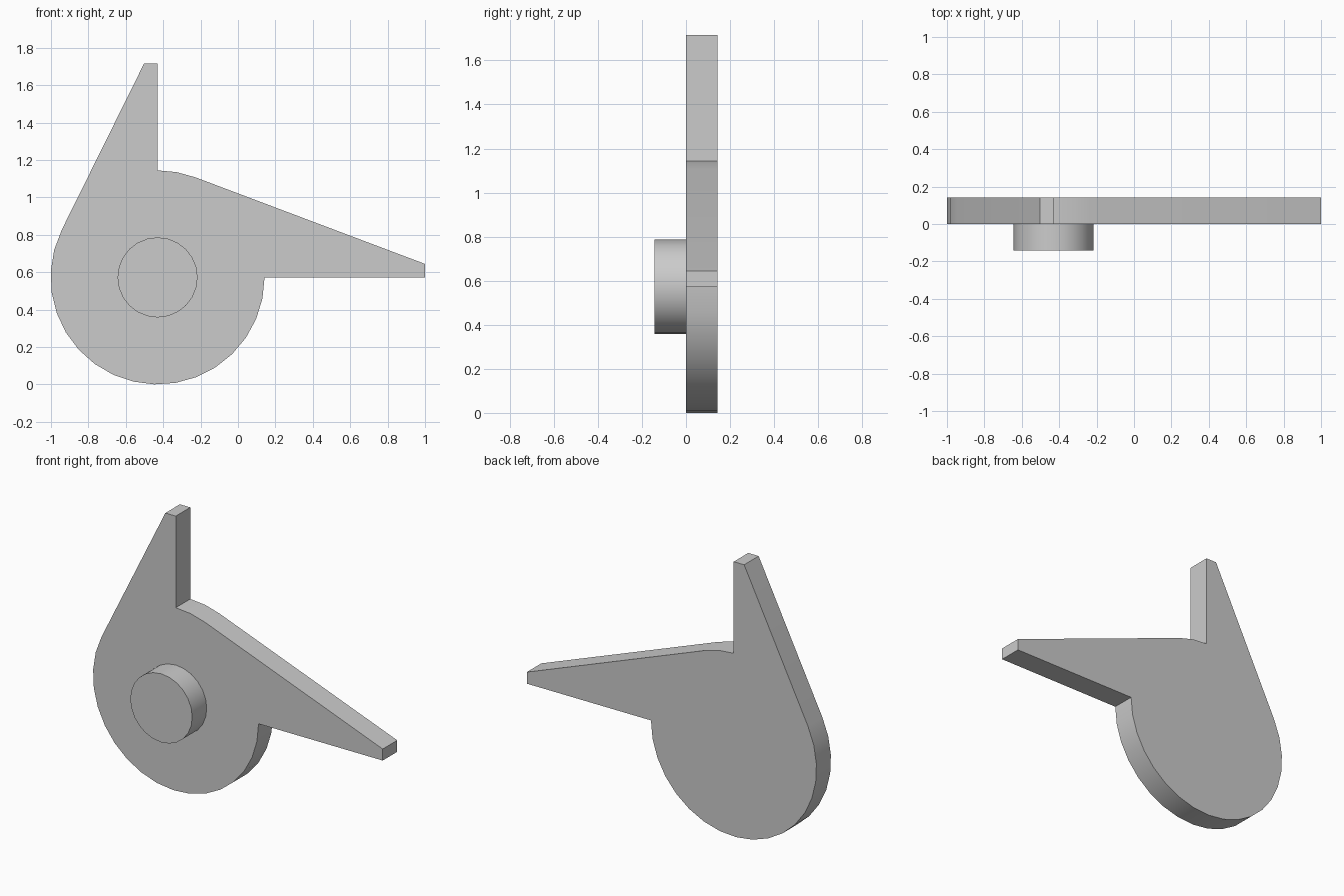
import bpy
import bmesh
from math import cos, sin, radians, atan2, acos, hypot, pi
from mathutils import Vector

cube = bpy.data.objects.get("Cube")
if cube:
    bpy.data.objects.remove(cube, do_unlink=True)

R = 0.572                     # disc radius
CX, CZ = -0.43, R             # disc centre
THICK = 0.143
TIP = 0.072                   # width of the blunt arm ends

grey = bpy.data.materials.new("plain grey")
grey.use_nodes = True
colour = (0.6, 0.6, 0.6, 1)
grey.diffuse_color = colour
grey.node_tree.nodes["Principled BSDF"].inputs["Base Color"].default_value = colour


def arc(radius, start, end, steps):
    """Points on an arc about the disc centre, angles in radians."""
    angles = [start + (end - start) * i / steps for i in range(steps + 1)]
    return [(CX + radius * cos(a), CZ + radius * sin(a)) for a in angles]


def tangent_angle(point, side):
    """Angle at which a line from the point touches the disc."""
    dx, dz = point[0] - CX, point[1] - CZ
    return atan2(dz, dx) + side * acos(R / hypot(dx, dz))


def extrude_profile(name, points, y_front, y_back):
    """Solid made from an outline in the xz plane."""
    bm = bmesh.new()
    face = bm.faces.new([bm.verts.new((x, y_front, z)) for x, z in points])
    result = bmesh.ops.extrude_face_region(bm, geom=[face])
    moved = [v for v in result["geom"] if isinstance(v, bmesh.types.BMVert)]
    bmesh.ops.translate(bm, verts=moved, vec=Vector((0, y_back - y_front, 0)))
    bmesh.ops.recalc_face_normals(bm, faces=bm.faces)
    mesh = bpy.data.meshes.new(name)
    bm.to_mesh(mesh)
    bm.free()
    mesh.materials.append(grey)
    obj = bpy.data.objects.new(name, mesh)
    bpy.context.collection.objects.link(obj)
    bpy.ops.object.select_all(action="DESELECT")
    obj.select_set(True)
    bpy.context.view_layer.objects.active = obj
    bpy.ops.object.shade_smooth_by_angle(angle=radians(30))
    return obj


# Plate: disc with a long side arm and a shorter upright arm
side_tip = (1.0, CZ + TIP)
up_tip = (CX - TIP, 3 * R)
outline = [(1.0, CZ), side_tip]
outline += arc(R, tangent_angle(side_tip, 1), pi / 2, 2)
outline += [(CX, 3 * R), up_tip]
outline += arc(R, tangent_angle(up_tip, 1), 2 * pi, 18)
extrude_profile("arm_plate", outline, 0, THICK)

# Round boss on the front
extrude_profile("front_boss", arc(0.214, 0, 2 * pi, 24)[:-1], -THICK, 0)
